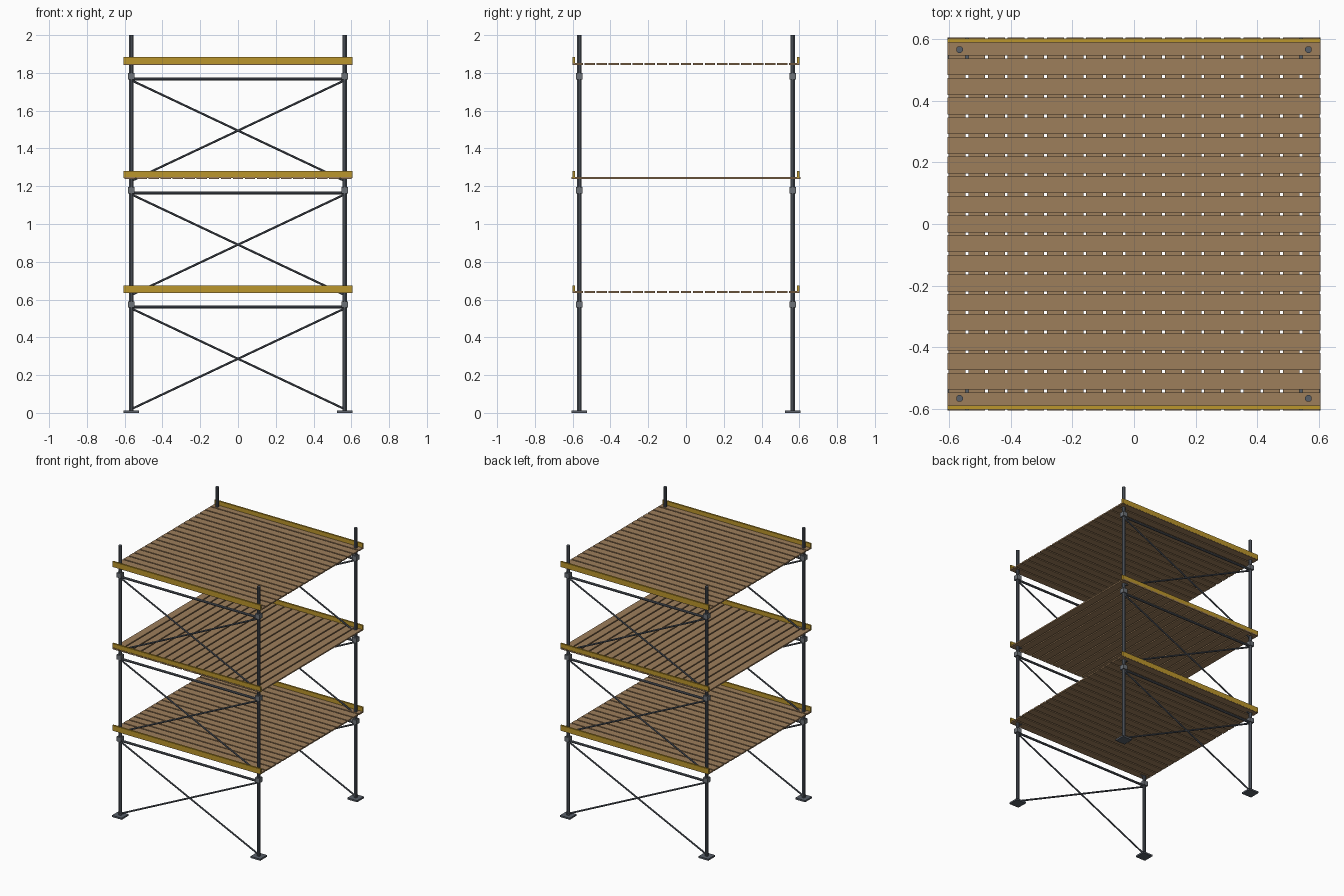
import bpy
import bmesh
import math
from mathutils import Vector, Matrix

if "Cube" in bpy.data.objects:
    bpy.data.objects.remove(bpy.data.objects["Cube"])


def material(name, rgb):
    m = bpy.data.materials.new(name)
    m.diffuse_color = (*rgb, 1)
    m.use_nodes = True
    m.node_tree.nodes["Principled BSDF"].inputs["Base Color"].default_value = m.diffuse_color
    return m


STEEL = material("dark steel", (0.10, 0.115, 0.14))
CLAMP = material("grey steel", (0.15, 0.165, 0.185))
WOOD = material("plank brown", (0.34, 0.21, 0.105))
YELLOW = material("toe board yellow", (0.50, 0.305, 0.025))


def finish(name, bm, mat):
    mesh = bpy.data.meshes.new(name)
    bm.to_mesh(mesh)
    bm.free()
    mesh.materials.append(mat)
    obj = bpy.data.objects.new(name, mesh)
    bpy.context.collection.objects.link(obj)
    return obj


def add_box(bm, centre, size):
    bmesh.ops.create_cube(bm, size=1, matrix=Matrix.Translation(centre)
                          @ Matrix.Diagonal((*size, 1)))


def add_tube(bm, start, end, radius, sides=8):
    a, b = Vector(start), Vector(end)
    d = b - a
    turn = d.to_track_quat('Z', 'Y').to_matrix().to_4x4()
    spin = Matrix.Rotation(math.pi / sides, 4, 'Z')
    bmesh.ops.create_cone(bm, cap_ends=True, segments=sides, radius1=radius,
                          radius2=radius, depth=d.length,
                          matrix=Matrix.Translation((a + b) / 2) @ turn @ spin)


LEG = 0.565                    # leg offset from the centre
DECKS = (0.64, 1.244, 1.848)   # deck centre heights
LIFT = 0.604
WIDTH = 1.21
COUNT = 19
PITCH = WIDTH / COUNT
GAP = 0.009
corners = [(sx * LEG, sy * LEG) for sx in (-1, 1) for sy in (-1, 1)]

# Upright legs and their foot plates
legs, plates = bmesh.new(), bmesh.new()
for x, y in corners:
    add_tube(legs, (x, y, 0.005), (x, y, 2.0), 0.0118)
    add_box(plates, (x, y, 0.006), (0.08, 0.08, 0.012))
finish("legs", legs, STEEL)
finish("foot_plates", plates, STEEL)

for level, z in enumerate(DECKS):
    tag = str(level + 1)

    # Planks, with the direction alternating from deck to deck
    planks = bmesh.new()
    for i in range(COUNT):
        off = (i - (COUNT - 1) / 2) * PITCH
        if level % 2:
            add_box(planks, (off, 0, z), (PITCH - GAP, WIDTH, 0.010))
        else:
            add_box(planks, (0, off, z), (WIDTH, PITCH - GAP, 0.010))
    finish("deck_planks_" + tag, planks, WOOD)

    # Toe boards on the front and back edges
    boards = bmesh.new()
    for s in (-1, 1):
        add_box(boards, (0, s * 0.595, z + 0.017), (WIDTH, 0.013, 0.037))
    finish("toe_boards_" + tag, boards, YELLOW)

    # Clamps on the legs
    clamps = bmesh.new()
    for x, y in corners:
        add_box(clamps, (x, y, z - 0.066), (0.036, 0.036, 0.034))
    finish("clamps_" + tag, clamps, CLAMP)

    # Ledger tubes and crossed braces on the front and back
    ledgers, braces = bmesh.new(), bmesh.new()
    low, high = level * LIFT + 0.02, level * LIFT + 0.553
    for s in (-1, 1):
        y = s * LEG
        add_tube(ledgers, (-LEG, y, z - 0.08), (LEG, y, z - 0.08), 0.0085)
        for d in (-1, 1):
            add_tube(braces, (-d * LEG, y, low), (d * LEG, y, high), 0.0062)
    finish("ledgers_" + tag, ledgers, STEEL)
    finish("cross_braces_" + tag, braces, STEEL)
